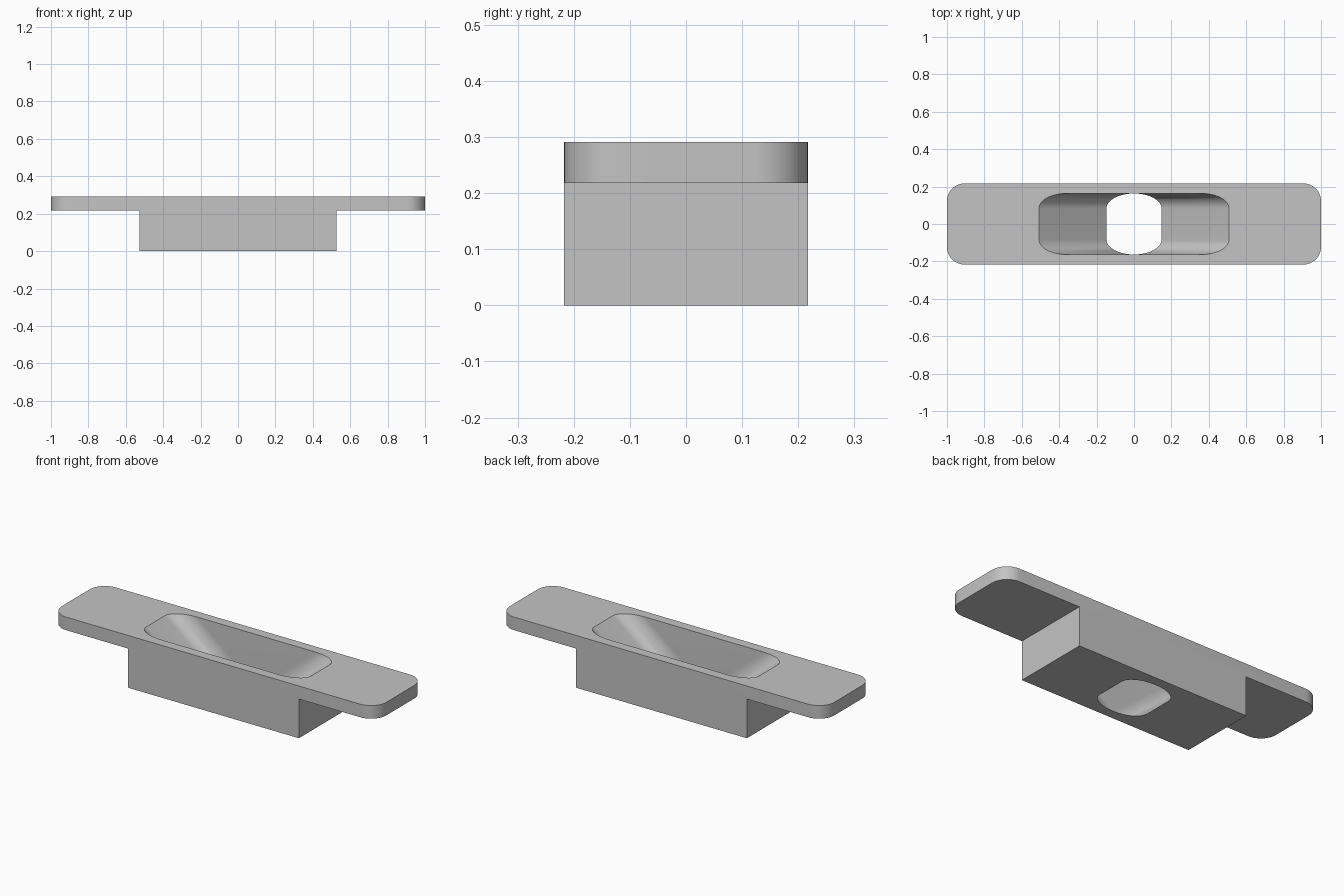
import bpy
import bmesh
from math import cos, sin, pi, radians

default = bpy.data.objects.get("Cube")
if default:
    bpy.data.objects.remove(default, do_unlink=True)

HALF_Y, TOP = 0.217, 0.291

grey = bpy.data.materials.new("plain grey")
grey.use_nodes = True
colour = (0.55, 0.55, 0.55, 1)
grey.diffuse_color = colour
grey.node_tree.nodes["Principled BSDF"].inputs["Base Color"].default_value = colour


def make_object(name, bm):
    bmesh.ops.recalc_face_normals(bm, faces=bm.faces)
    mesh = bpy.data.meshes.new(name)
    bm.to_mesh(mesh)
    bm.free()
    mesh.materials.append(grey)
    obj = bpy.data.objects.new(name, mesh)
    bpy.context.collection.objects.link(obj)
    return obj


# Body: T-shaped profile drawn through the depth, with rounded plate ends
half = [(0.527, 0), (0.527, 0.218), (1, 0.218), (1, TOP)]
profile = half + [(-x, z) for x, z in reversed(half)]
bm = bmesh.new()
face = bm.faces.new([bm.verts.new((x, -HALF_Y, z)) for x, z in profile])
extruded = bmesh.ops.extrude_face_region(bm, geom=[face])["geom"]
bmesh.ops.translate(bm, vec=(0, 2 * HALF_Y, 0),
                    verts=[v for v in extruded if isinstance(v, bmesh.types.BMVert)])
corners = [e for e in bm.edges
           if all(abs(v.co.x) > 0.99 for v in e.verts)
           and abs(e.verts[0].co.z - e.verts[1].co.z) > 0.01]
bmesh.ops.bevel(bm, geom=corners, offset=0.095, segments=12, profile=0.5, affect='EDGES')
body = make_object("slotted_mount", bm)


# Cutter: rounded slot whose ends slope inward from top to bottom
def slot_ring(bm, shift, z, steps=14):
    verts = []
    for quarter, (sx, sy) in enumerate([(1, 1), (-1, 1), (-1, -1), (1, -1)]):
        for i in range(steps + 1):
            a = (quarter + i / steps) * pi / 2
            verts.append(bm.verts.new((sx * shift + 0.145 * cos(a),
                                       sy * 0.083 + 0.08 * sin(a), z)))
    return verts


bm = bmesh.new()
slope = 0.363 / TOP
rings = [slot_ring(bm, 0.002, -0.05), slot_ring(bm, 0.002, 0.0005),
         slot_ring(bm, slope * (TOP + 0.03), TOP + 0.03)]
for low, high in zip(rings, rings[1:]):
    n = len(low)
    for i in range(n):
        j = (i + 1) % n
        bm.faces.new((low[i], low[j], high[j], high[i]))
bm.faces.new(rings[0])
bm.faces.new(rings[-1])
cutter = make_object("slot_cutter", bm)
cutter.hide_render = True

# Cut the slot, then shade smoothly with sharp edges kept
cut = body.modifiers.new("slot", 'BOOLEAN')
cut.operation = 'DIFFERENCE'
cut.solver = 'EXACT'
cut.object = cutter
bpy.ops.object.select_all(action='DESELECT')
body.select_set(True)
bpy.context.view_layer.objects.active = body
bpy.ops.object.modifier_apply(modifier=cut.name)
bpy.data.objects.remove(cutter, do_unlink=True)
bpy.ops.object.shade_smooth_by_angle(angle=radians(30))
